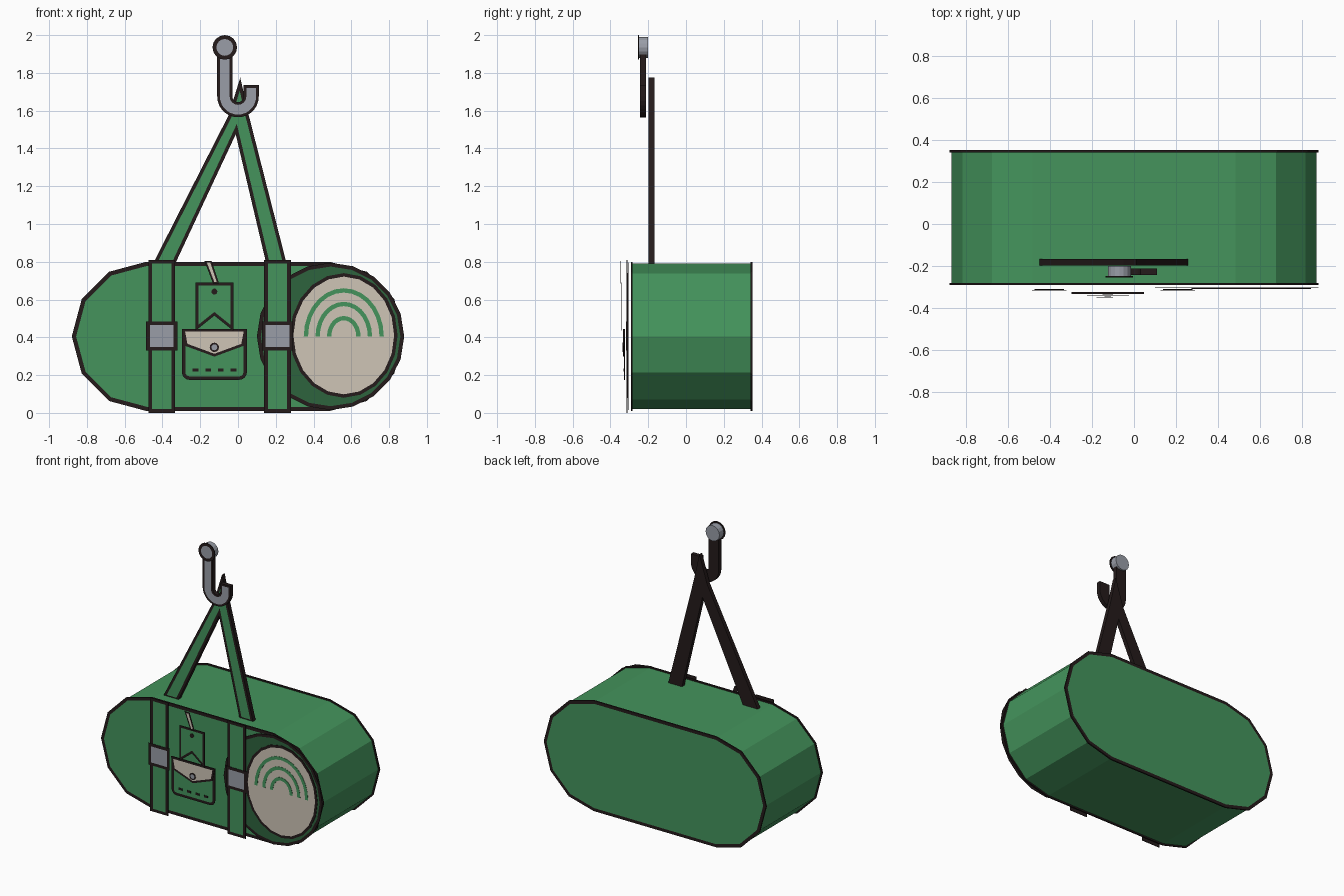
import bpy, bmesh
from math import cos, sin, pi, radians

cube = bpy.data.objects.get("Cube")
if cube:
    bpy.data.objects.remove(cube, do_unlink=True)


def material(name, rgb):
    m = bpy.data.materials.new(name)
    m.use_nodes = True
    m.diffuse_color = (*rgb, 1)
    m.node_tree.nodes["Principled BSDF"].inputs["Base Color"].default_value = (*rgb, 1)
    return m


GREEN = material("canvas green", (0.058, 0.296, 0.107))
SHADE = material("dark green", (0.026, 0.125, 0.048))
CREAM = material("cream", (0.62, 0.56, 0.47))
METAL = material("grey metal", (0.32, 0.34, 0.39))
DARK = material("dark outline", (0.018, 0.011, 0.011))


# Outline helpers, all in the x-z plane
def arc(cx, cz, rx, rz, start, end, n):
    return [(cx + rx * cos(radians(start + (end - start) * i / n)),
             cz + rz * sin(radians(start + (end - start) * i / n))) for i in range(n + 1)]


def ellipse(cx, cz, rx, rz, n):
    return arc(cx, cz, rx, rz, 0, 360, n)[:-1]


def rect(x0, x1, z0, z1):
    return [(x0, z0), (x1, z0), (x1, z1), (x0, z1)]


def stadium(r):
    return arc(0.485, 0.405, r, r, -90, 90, 6) + arc(-0.485, 0.405, r, r, 90, 270, 6)


def plate(name, pts, y, depth, fill, border=0.0, side=DARK, back=DARK, both=False):
    """Prism with its front at y; a border is inset into the front (or both) faces."""
    area = sum(a[0] * b[1] - b[0] * a[1] for a, b in zip(pts, pts[1:] + pts[:1]))
    if area < 0:
        pts = pts[::-1]
    mats = [fill, DARK, side, back]
    bm = bmesh.new()
    front = [bm.verts.new((x, y, z)) for x, z in pts]
    rear = [bm.verts.new((x, y + depth, z)) for x, z in pts]
    n = len(pts)
    for i in range(n):
        j = (i + 1) % n
        bm.faces.new((front[j], front[i], rear[i], rear[j])).material_index = 2
    caps = [bm.faces.new(front), bm.faces.new(rear[::-1])]
    caps[1].material_index = 3
    bm.normal_update()
    if border:
        for cap in caps if both else caps[:1]:
            ring = bmesh.ops.inset_individual(bm, faces=[cap], thickness=border,
                                              use_even_offset=True)["faces"]
            for f in ring:
                if f is not cap:
                    f.material_index = 1
    mesh = bpy.data.meshes.new(name)
    bm.to_mesh(mesh)
    bm.free()
    for m in mats:
        mesh.materials.append(m)
    obj = bpy.data.objects.new(name, mesh)
    bpy.context.collection.objects.link(obj)
    return obj


# Bag body with outlined rims on the front and back
plate("bag_body", stadium(0.385), -0.285, 0.63, GREEN, side=GREEN, back=GREEN)
for name, y in (("front_rim", -0.292), ("back_rim", 0.342)):
    plate(name, stadium(0.395), y, 0.01, GREEN, 0.022, back=GREEN, both=True)

# Round end panel with cream patch and three arches
plate("end_panel", ellipse(0.49, 0.405, 0.39, 0.39, 20), -0.305, 0.003, SHADE, 0.02)
plate("end_patch", ellipse(0.56, 0.41, 0.285, 0.33, 20), -0.309, 0.003, CREAM, 0.018)
for i, (rx, rz) in enumerate(((0.212, 0.255), (0.15, 0.183), (0.089, 0.108))):
    band = (arc(0.56, 0.405, rx, rz, 0, 180, 14)
            + arc(0.56, 0.405, rx - 0.023, rz - 0.023, 180, 0, 14))
    plate(f"arch_{i + 1}", band, -0.311, 0.002, GREEN, side=GREEN)

# Front straps with buckles
for label, cx in (("right", -0.404), ("left", 0.209)):
    plate(label + "_strap", rect(cx - 0.071, cx + 0.071, 0.0, 0.81), -0.314, 0.004, GREEN, 0.02)
    plate(label + "_buckle", rect(cx - 0.083, cx + 0.083, 0.33, 0.485), -0.318, 0.003, METAL, 0.02)

# Pocket with flap, button and stitches
pocket = ([(0.047, 0.445), (-0.297, 0.445)]
          + arc(-0.257, 0.215, 0.04, 0.04, 180, 270, 4)
          + arc(0.007, 0.215, 0.04, 0.04, 270, 360, 4))
plate("pocket", pocket, -0.328, 0.004, GREEN, 0.018)
flap = [(-0.297, 0.445), (-0.28, 0.355), (-0.125, 0.298), (0.03, 0.355), (0.047, 0.445)]
plate("pocket_flap", flap, -0.333, 0.004, CREAM, 0.014)
plate("pocket_button", ellipse(-0.125, 0.347, 0.025, 0.025, 12), -0.337, 0.003, METAL, 0.009)
for i in range(4):
    x = -0.24 + i * 0.067
    plate(f"stitch_{i + 1}", rect(x, x + 0.03, 0.22, 0.235), -0.331, 0.002, DARK)

# Hanging tag with string
tag = [(-0.225, 0.69), (-0.225, 0.435), (-0.125, 0.515), (-0.025, 0.435), (-0.025, 0.69)]
plate("tag", tag, -0.342, 0.004, GREEN, 0.015)
plate("tag_hole", ellipse(-0.125, 0.642, 0.016, 0.016, 10), -0.345, 0.002, DARK)
string = [(-0.178, 0.805), (-0.14, 0.805), (-0.1, 0.685), (-0.132, 0.685)]
plate("tag_string", string, -0.35, 0.003, CREAM, 0.009)

# Carrying strap forming an upturned V
carry = [(-0.455, 0.78), (-0.05, 1.575), (0.012, 1.775), (0.057, 1.575),
         (0.26, 0.78), (0.152, 0.78), (-0.012, 1.475), (-0.337, 0.78)]
plate("carrying_strap", carry, -0.198, 0.03, GREEN, 0.018)

# Hook and its round top
hook = ([(-0.11, 1.9)] + arc(0, 1.675, 0.11, 0.11, 180, 360, 14)
        + [(0.11, 1.735), (0.03, 1.735)]
        + arc(0, 1.675, 0.03, 0.03, 360, 180, 8) + [(-0.03, 1.9)])
plate("hook", hook, -0.243, 0.03, METAL, 0.014)
knob = ellipse(-0.07, 1.935, 0.055, 0.055, 16)
plate("hook_knob", knob, -0.25, 0.05, METAL, side=METAL, back=METAL)
plate("hook_knob_rim", ellipse(-0.07, 1.935, 0.065, 0.065, 16), -0.255, 0.006, METAL, 0.02)
